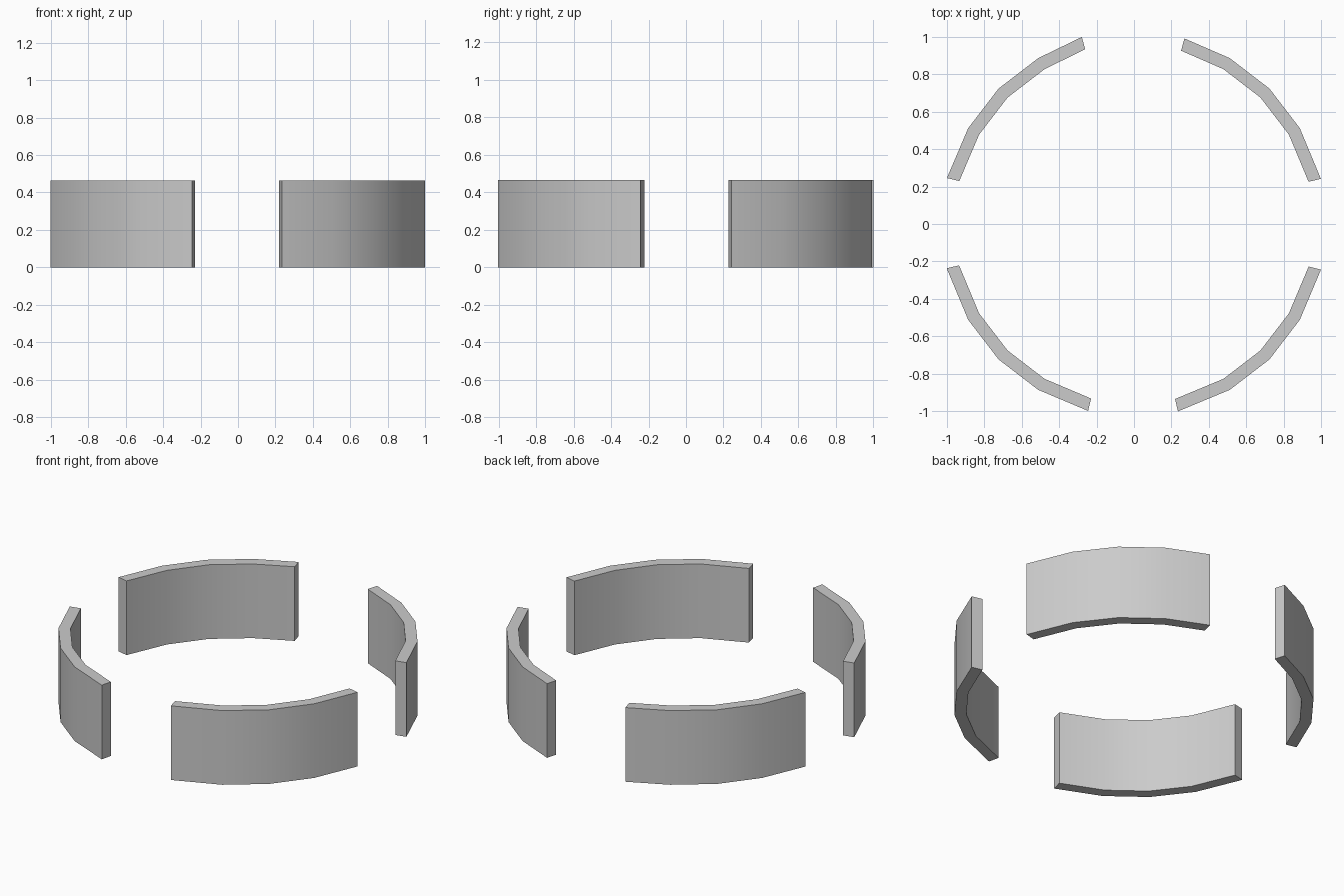
import bpy, bmesh
from math import radians, cos, sin

if "Cube" in bpy.data.objects:
    bpy.data.objects.remove(bpy.data.objects["Cube"])

HEIGHT = 0.465
R_MID, THICK = 0.990, 0.068

# name, (first angle, mid radius), (last angle, mid radius)
WALLS = [
    ("wall_back_right", (13.6, 0.994), (74.8, 0.994)),
    ("wall_back_left", (105.6, 1.004), (166.2, 0.996)),
    ("wall_front_left", (193.3, 0.995), (256.2, 0.995)),
    ("wall_front_right", (283.2, 0.995), (346.3, 0.995)),
]


def curved_wall(name, start, end, middle):
    # thick faceted arc, extruded upwards
    stations = [start] + [(middle + d, R_MID) for d in (-15, 0, 15)] + [end]
    bm = bmesh.new()

    def arc(offset):
        return [bm.verts.new(((r + offset) * cos(radians(a)),
                              (r + offset) * sin(radians(a)), 0))
                for a, r in stations]

    outer, inner = arc(THICK / 2), arc(-THICK / 2)
    base = [bm.faces.new((outer[i], outer[i + 1], inner[i + 1], inner[i]))
            for i in range(len(stations) - 1)]
    top = bmesh.ops.extrude_face_region(bm, geom=base, use_keep_orig=True)["geom"]
    bmesh.ops.translate(bm, vec=(0, 0, HEIGHT),
                        verts=[g for g in top if isinstance(g, bmesh.types.BMVert)])
    bmesh.ops.recalc_face_normals(bm, faces=bm.faces[:])
    mesh = bpy.data.meshes.new(name)
    bm.to_mesh(mesh)
    bm.free()
    obj = bpy.data.objects.new(name, mesh)
    bpy.context.collection.objects.link(obj)
    return obj


# four curved walls around a ring
for i, (name, start, end) in enumerate(WALLS):
    obj = curved_wall(name, start, end, 45 + 90 * i)
    bpy.ops.object.select_all(action='DESELECT')
    obj.select_set(True)
    bpy.context.view_layer.objects.active = obj
    bpy.ops.object.shade_smooth_by_angle(angle=radians(30))
